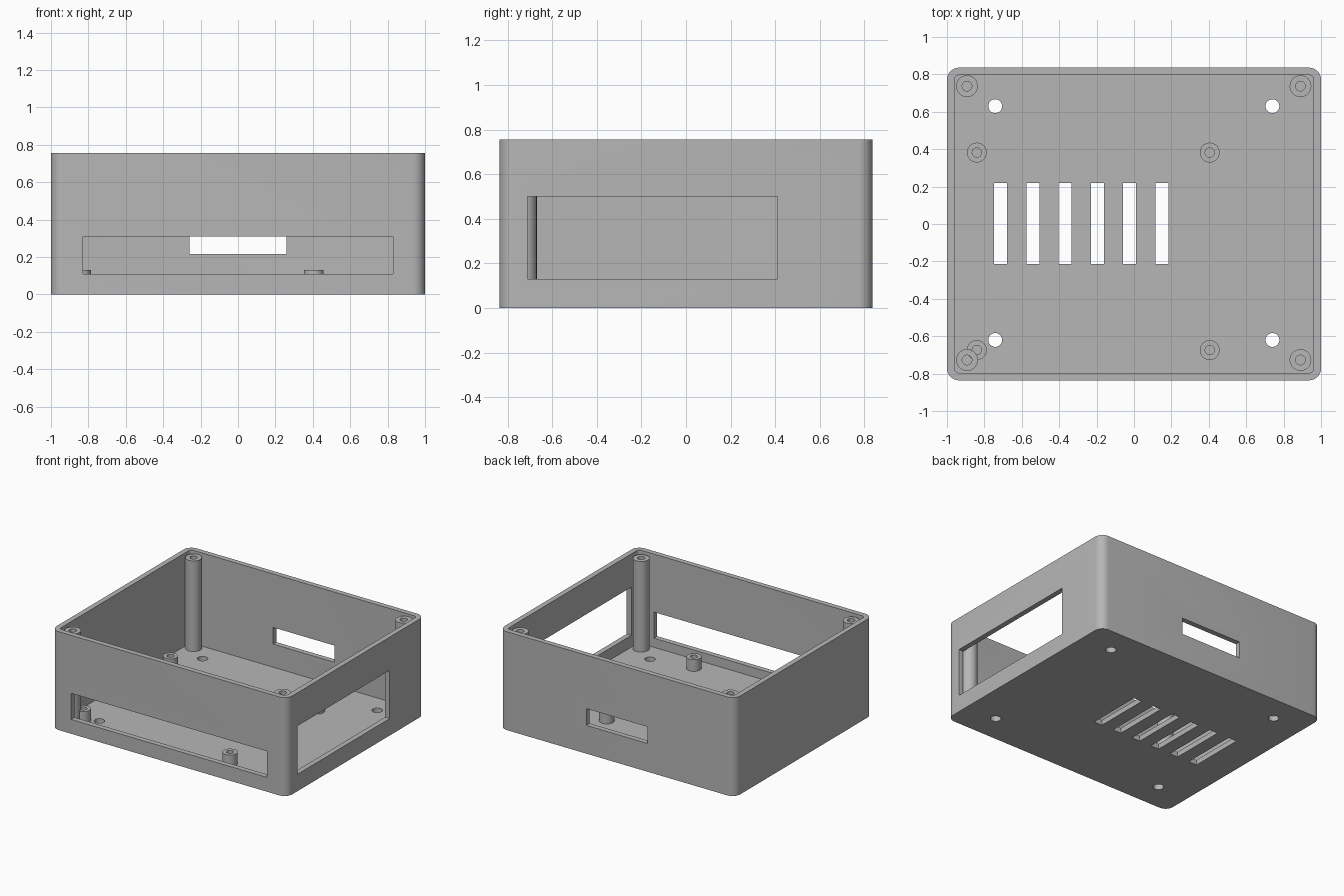
import bpy
import bmesh
from math import sin, cos, pi

cube = bpy.data.objects.get("Cube")
if cube:
    bpy.data.objects.remove(cube, do_unlink=True)

grey = bpy.data.materials.new("plain_grey")
grey.use_nodes = True
COLOUR = (0.47, 0.47, 0.47, 1)
grey.diffuse_color = COLOUR
grey.node_tree.nodes["Principled BSDF"].inputs["Base Color"].default_value = COLOUR

HALF_X, HALF_Y, HEIGHT = 1.0, 0.836, 0.755
WALL, FLOOR = 0.04, 0.04


def finish(name, bm):
    bmesh.ops.recalc_face_normals(bm, faces=bm.faces)
    mesh = bpy.data.meshes.new(name)
    bm.to_mesh(mesh)
    bm.free()
    mesh.materials.append(grey)
    obj = bpy.data.objects.new(name, mesh)
    bpy.context.collection.objects.link(obj)
    return obj


def prism(name, outline, z0, z1):
    bm = bmesh.new()
    base = bm.faces.new([bm.verts.new((x, y, z0)) for x, y in outline])
    grown = bmesh.ops.extrude_face_region(bm, geom=[base], use_keep_orig=True)
    top = [v for v in grown["geom"] if isinstance(v, bmesh.types.BMVert)]
    bmesh.ops.translate(bm, verts=top, vec=(0, 0, z1 - z0))
    return finish(name, bm)


def rounded_rect(hx, hy, r, steps=8):
    points = []
    for q, (sx, sy) in enumerate([(1, 1), (-1, 1), (-1, -1), (1, -1)]):
        for i in range(steps + 1):
            a = (q + i / steps) * pi / 2
            points.append((sx * (hx - r) + r * cos(a), sy * (hy - r) + r * sin(a)))
    return points


def circle(x, y, r, n=32):
    return [(x + r * cos(2 * pi * i / n), y + r * sin(2 * pi * i / n)) for i in range(n)]


def box(name, x0, x1, y0, y1, z0, z1):
    return prism(name, [(x0, y0), (x1, y0), (x1, y1), (x0, y1)], z0, z1)


def cut(target, cutter):
    cutter.hide_render = True
    mod = target.modifiers.new("cut", "BOOLEAN")
    mod.operation = "DIFFERENCE"
    mod.solver = "EXACT"
    mod.object = cutter
    bpy.context.view_layer.objects.active = target
    bpy.ops.object.modifier_apply(modifier=mod.name)
    bpy.data.objects.remove(cutter, do_unlink=True)


def hollow_post(name, x, y, radius, bore, top, n=32):
    # Tube standing on the floor with a screw bore open at the top
    bm = bmesh.new()
    bottom = FLOOR - 0.01
    rings = []
    for r, z in [(radius, bottom), (radius, top), (bore, top), (bore, FLOOR + 0.005)]:
        rings.append([bm.verts.new((px, py, z)) for px, py in circle(x, y, r, n)])
    for a, b in zip(rings, rings[1:]):
        for i in range(n):
            j = (i + 1) % n
            bm.faces.new((a[i], a[j], b[j], b[i]))
    bm.faces.new(rings[0])
    bm.faces.new(rings[-1])
    return finish(name, bm)


# Open-topped case with rounded vertical corners
case = prism("case", rounded_rect(HALF_X, HALF_Y, 0.065), 0, HEIGHT)
cut(case, prism("cavity_cutter", rounded_rect(HALF_X - WALL, HALF_Y - WALL, 0.025),
                FLOOR, HEIGHT + 0.1))

# Port openings in the front, right and back walls
cut(case, box("front_opening", -0.83, 0.83, -0.9, -0.75, 0.11, 0.31))
cut(case, box("side_opening", 0.92, 1.1, -0.71, 0.41, 0.13, 0.5))
cut(case, box("back_opening", -0.26, 0.26, 0.75, 0.9, 0.217, 0.345))

# Ventilation slots in the floor
for i in range(6):
    x = -0.713 + i * 0.1724
    cut(case, box("vent_slot", x - 0.035, x + 0.035, -0.213, 0.22, -0.1, 0.1))

# Mounting holes through the floor
for x in (-0.742, 0.74):
    for y in (-0.62, 0.63):
        cut(case, prism("mounting_hole", circle(x, y, 0.037), -0.1, 0.1))

parts = [case]

# Tall lid posts in the corners
for side, x in (("right", -0.893), ("left", 0.89)):
    for end, y in (("front", -0.727), ("back", 0.737)):
        parts.append(hollow_post(f"{end}_{side}_lid_post", x, y, 0.058, 0.026, 0.735))

# Short board standoffs
for side, x in (("right", -0.84), ("left", 0.405)):
    for end, y in (("front", -0.674), ("back", 0.382)):
        parts.append(hollow_post(f"{end}_{side}_standoff", x, y, 0.053, 0.025, 0.13))

# Smooth round surfaces, keep edges crisp
bpy.ops.object.select_all(action="DESELECT")
for part in parts:
    part.select_set(True)
bpy.context.view_layer.objects.active = case
bpy.ops.object.shade_smooth_by_angle()
